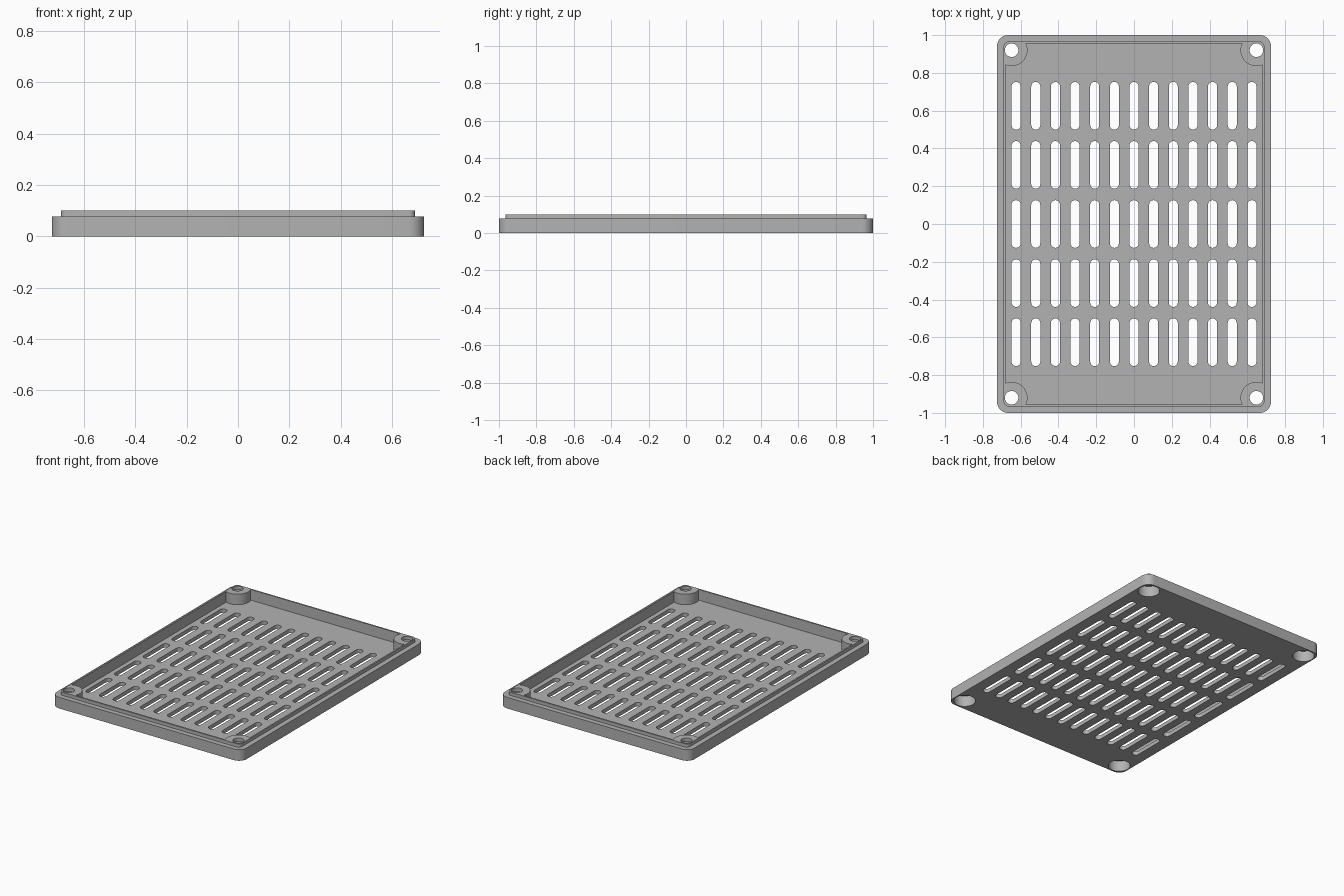
import bpy, bmesh
from math import pi, cos, sin

cube = bpy.data.objects.get("Cube")
if cube:
    bpy.data.objects.remove(cube, do_unlink=True)

HALF_X, HALF_Y = 0.725, 1.0
RIM_Z, TOP_Z, FLOOR_Z = 0.077, 0.1, 0.027
HOLE_X, HOLE_Y = 0.648, 0.92
CORNERS = [(sx * HOLE_X, sy * HOLE_Y) for sx in (-1, 1) for sy in (-1, 1)]


def rounded(cx, cy, hx, hy, r, steps=8):
    """Outline of a rounded rectangle; also gives circles and slots."""
    points = []
    for q, (sx, sy) in enumerate([(1, 1), (-1, 1), (-1, -1), (1, -1)]):
        for i in range(steps + 1):
            a = (q + i / steps) * pi / 2
            points.append((cx + sx * (hx - r) + r * cos(a),
                           cy + sy * (hy - r) + r * sin(a)))
    return points


def circle(cx, cy, r):
    return rounded(cx, cy, r, r, r, 10)


def prism(name, outlines, z0, z1):
    """One object made of upright prisms."""
    bm = bmesh.new()
    for outline in outlines:
        base = bm.faces.new([bm.verts.new((x, y, z0)) for x, y in outline])
        lifted = bmesh.ops.extrude_face_region(bm, geom=[base])["geom"]
        verts = [v for v in lifted if isinstance(v, bmesh.types.BMVert)]
        bmesh.ops.translate(bm, verts=verts, vec=(0, 0, z1 - z0))
    bmesh.ops.remove_doubles(bm, verts=bm.verts, dist=1e-5)
    bmesh.ops.recalc_face_normals(bm, faces=bm.faces)
    mesh = bpy.data.meshes.new(name)
    bm.to_mesh(mesh)
    bm.free()
    obj = bpy.data.objects.new(name, mesh)
    bpy.context.collection.objects.link(obj)
    return obj


def combine(target, tool, operation):
    """Apply a boolean and discard the tool."""
    bpy.context.view_layer.objects.active = target
    mod = target.modifiers.new(operation.title(), "BOOLEAN")
    mod.operation, mod.solver, mod.object = operation, "EXACT", tool
    bpy.ops.object.modifier_apply(modifier=mod.name)
    bpy.data.objects.remove(tool, do_unlink=True)


# Plate with a raised locating lip
cover = prism("vented_cover", [rounded(0, 0, HALF_X, HALF_Y, 0.058)], 0, RIM_Z)
lip = prism("lip", [rounded(0, 0, 0.69, 0.966, 0.025)], FLOOR_Z, TOP_Z)
combine(cover, lip, "UNION")

# Hollow interior that leaves a round boss in each corner
cavity = prism("cavity", [rounded(0, 0, 0.68, 0.955, 0.015)], FLOOR_Z, TOP_Z + 0.1)
bosses = prism("bosses", [circle(x, y, 0.084) for x, y in CORNERS], 0, TOP_Z + 0.2)
combine(cavity, bosses, "DIFFERENCE")
combine(cover, cavity, "DIFFERENCE")

# Screw holes, with wide recesses for the heads underneath
holes = prism("screw_holes", [circle(x, y, 0.036) for x, y in CORNERS], -0.1, 0.2)
combine(cover, holes, "DIFFERENCE")
recesses = prism("head_recesses", [circle(x, y, 0.07) for x, y in CORNERS], -0.1, 0.075)
combine(cover, recesses, "DIFFERENCE")

# Grid of ventilation slots
slots = prism("vent_slots",
              [rounded(col * 0.104, row * 0.313, 0.024, 0.126, 0.0235, 5)
               for col in range(-6, 7) for row in range(-2, 3)], -0.1, 0.2)
combine(cover, slots, "DIFFERENCE")

# Plain grey finish
grey = bpy.data.materials.new("mid_grey")
grey.use_nodes = True
colour = (0.45, 0.45, 0.45, 1)
grey.diffuse_color = colour
grey.node_tree.nodes["Principled BSDF"].inputs["Base Color"].default_value = colour
cover.data.materials.clear()
cover.data.materials.append(grey)
for face in cover.data.polygons:
    face.material_index = 0

bpy.ops.object.select_all(action="DESELECT")
cover.select_set(True)
bpy.context.view_layer.objects.active = cover
bpy.ops.object.shade_smooth_by_angle(angle=pi / 6)
